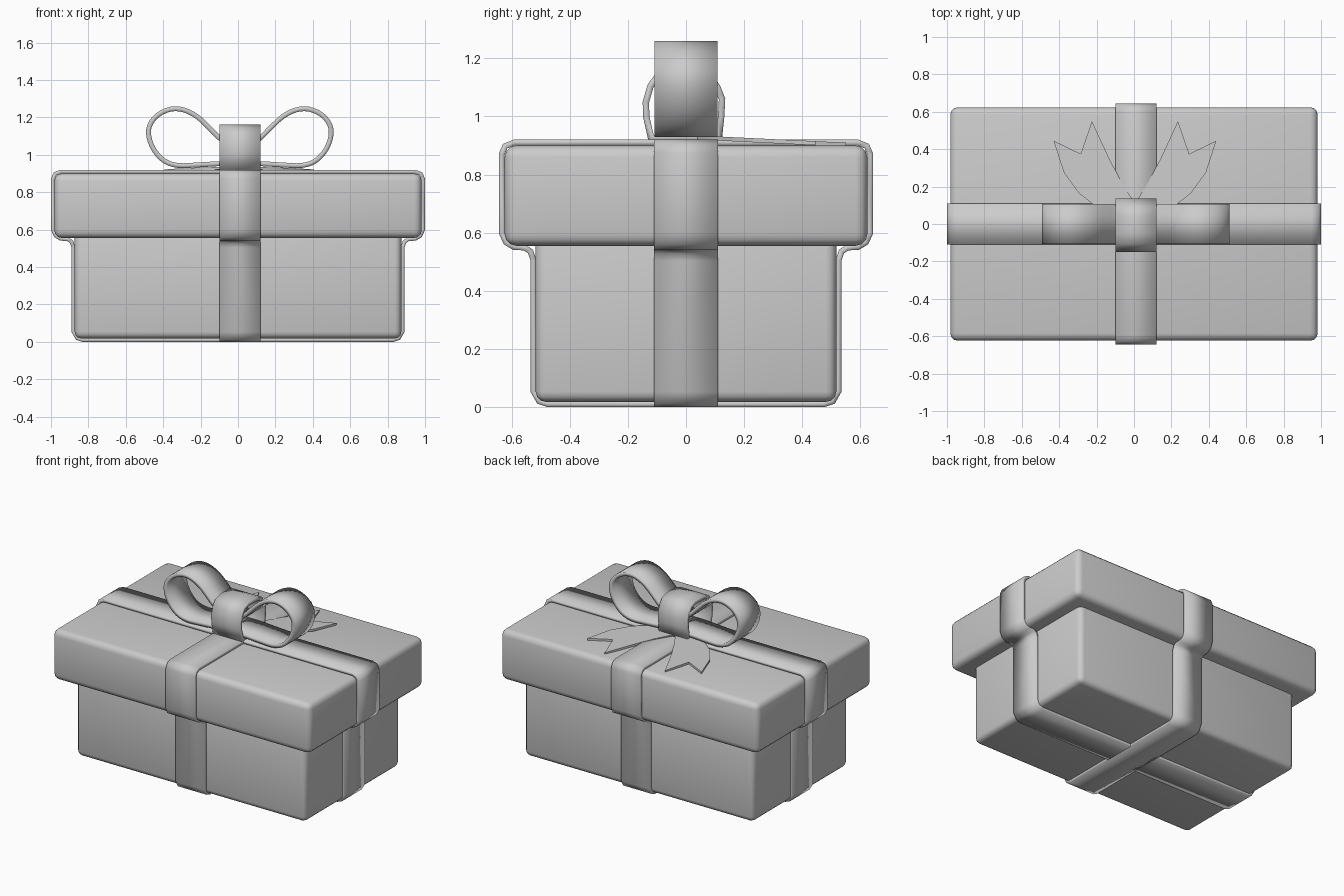
import bpy, bmesh
from mathutils import Vector

if "Cube" in bpy.data.objects:
    bpy.data.objects.remove(bpy.data.objects["Cube"])

CX = 0.01  # the bow and cross ribbon sit slightly right of centre


def finish(name, bm, angle=0.7):
    bmesh.ops.recalc_face_normals(bm, faces=bm.faces[:])
    me = bpy.data.meshes.new(name)
    bm.to_mesh(me)
    bm.free()
    ob = bpy.data.objects.new(name, me)
    bpy.context.collection.objects.link(ob)
    bpy.ops.object.select_all(action='DESELECT')
    ob.select_set(True)
    bpy.context.view_layer.objects.active = ob
    bpy.ops.object.shade_smooth_by_angle(angle=angle)
    return ob


def rounded_box(name, hx, hy, z0, z1, r):
    bm = bmesh.new()
    bmesh.ops.create_cube(bm, size=1)
    for v in bm.verts:
        v.co = (v.co.x * 2 * hx, v.co.y * 2 * hy, z1 if v.co.z > 0 else z0)
    bmesh.ops.bevel(bm, geom=bm.edges[:], offset=r, segments=3, profile=0.5, affect='EDGES')
    return finish(name, bm)


def smooth_path(pts, closed, n=4):
    """Catmull-Rom through 2D points."""
    p = [Vector(q) for q in pts]
    m = len(p)
    get = (lambda i: p[i % m]) if closed else (lambda i: p[max(0, min(m - 1, i))])
    out = []
    for i in range(m if closed else m - 1):
        a, b, c, d = (get(i + k) for k in (-1, 0, 1, 2))
        for s in range(n):
            t = s / n
            out.append(0.5 * (2 * b + (c - a) * t + (2 * a - 5 * b + 4 * c - d) * t * t
                              + (3 * b - a - 3 * c + d) * t ** 3))
    return out if closed else out + [p[-1]]


def band(name, path, axis, half, centre, closed, thick):
    """Strip following a 2D centreline; its width runs along x or y."""
    bm = bmesh.new()
    rows = []
    for u, z in path:
        rows.append([bm.verts.new((w, u, z) if axis == 'x' else (u, w, z))
                     for w in (centre - half, centre + half)])
    n = len(rows)
    for i in range(n if closed else n - 1):
        a, b = rows[i], rows[(i + 1) % n]
        bm.faces.new((a[0], a[1], b[1], b[0]))
    ob = finish(name, bm)
    mod = ob.modifiers.new('thickness', 'SOLIDIFY')
    mod.thickness, mod.offset, mod.use_even_offset = thick, 0, True
    return ob


# Box and lid
rounded_box('box_base', 0.873, 0.517, 0.018, 0.60, 0.035)
rounded_box('box_lid', 0.982, 0.624, 0.555, 0.90, 0.04)


# Ribbons wrapped around box and lid
def wrap(lid, base):
    half = [(base - 0.05, 0.01), (base - 0.02, 0.02), (base, 0.055),
            (base, 0.505), (base + 0.01, 0.535), (base + 0.03, 0.549),
            (lid - 0.042, 0.551), (lid - 0.015, 0.567), (lid, 0.6),
            (lid, 0.87), (lid - 0.012, 0.898), (lid - 0.042, 0.91)]
    return half + [(-u, z) for u, z in reversed(half)]


band('ribbon_lengthwise', wrap(0.99, 0.88), 'y', 0.11, 0, True, 0.02)
band('ribbon_crosswise', wrap(0.634, 0.525), 'x', 0.11, CX, True, 0.02)

# Bow loops
loop = [(0.0, 1.01), (0.05, 1.04), (0.115, 1.095), (0.17, 1.15), (0.23, 1.205),
        (0.30, 1.24), (0.37, 1.244), (0.44, 1.212), (0.483, 1.155), (0.485, 1.09),
        (0.455, 1.02), (0.40, 0.965), (0.33, 0.943), (0.24, 0.945), (0.12, 0.952),
        (0.0, 0.955)]
for side, s in (('left', -1), ('right', 1)):
    path = smooth_path([(CX + s * u, z) for u, z in loop], False, 3)
    band('bow_loop_' + side, path, 'y', 0.108, 0, False, 0.026)

# Knot band around the middle of the bow
knot = [(-0.12, 0.925), (-0.137, 1.0), (-0.138, 1.05), (-0.122, 1.105), (-0.10, 1.135),
        (-0.05, 1.15), (0.04, 1.15), (0.085, 1.135), (0.108, 1.10), (0.124, 1.06),
        (0.121, 1.0), (0.113, 0.925)]
band('bow_knot', knot, 'x', 0.11, CX, True, 0.022)

# Forked ribbon tails, sloping down towards the back
outline = [(0.01, 0.03), (0.01, 0.125), (0.075, 0.23), (0.135, 0.345), (0.23, 0.55),
           (0.29, 0.375), (0.435, 0.445), (0.38, 0.275), (0.30, 0.165), (0.23, 0.11),
           (0.10, 0.03)]
for side, s in (('left', -1), ('right', 1)):
    bm = bmesh.new()
    face = bm.faces.new([bm.verts.new((0.005 + s * x, y, 0.931 - 0.048 * (y - 0.11)))
                         for x, y in outline])
    ext = bmesh.ops.extrude_face_region(bm, geom=[face], use_keep_orig=True)
    for v in ext['geom']:
        if isinstance(v, bmesh.types.BMVert):
            v.co.z -= 0.014
    finish('bow_tail_' + side, bm)
